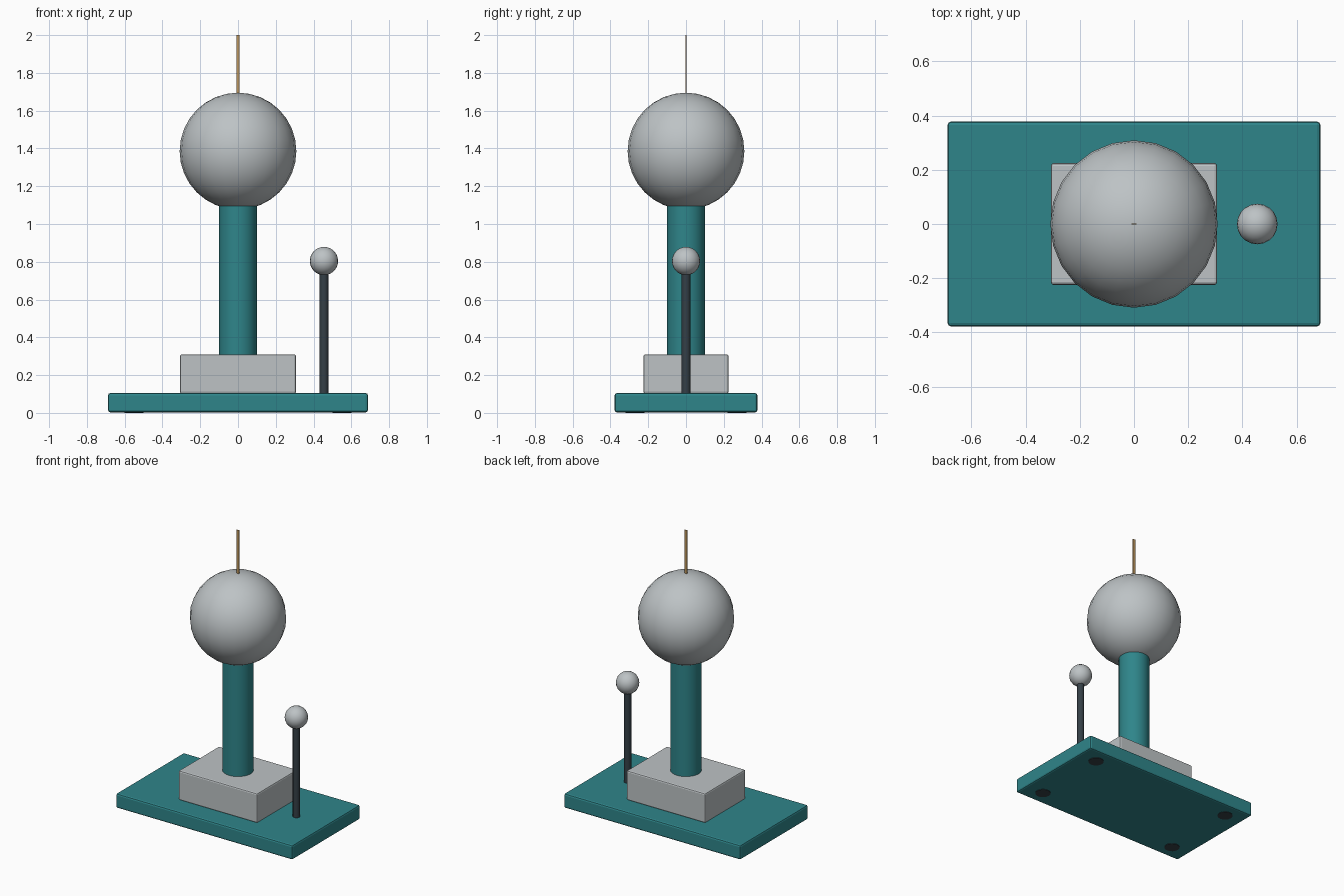
import bpy, math

if "Cube" in bpy.data.objects:
    bpy.data.objects.remove(bpy.data.objects["Cube"])


def mat(name, rgb):
    m = bpy.data.materials.new(name)
    m.diffuse_color = (*rgb, 1)
    m.use_nodes = True
    m.node_tree.nodes["Principled BSDF"].inputs["Base Color"].default_value = m.diffuse_color
    return m


TEAL = mat("teal", (0.028, 0.235, 0.255))
SILVER = mat("silver", (0.51, 0.545, 0.56))
DARK = mat("dark_slate", (0.035, 0.05, 0.062))
TAN = mat("tan", (0.50, 0.30, 0.11))


def finish(name, material, smooth=True):
    o = bpy.context.object
    o.name = name
    o.data.materials.append(material)
    if smooth:
        bpy.ops.object.shade_smooth_by_angle(angle=math.radians(35))
    return o


def box(name, size, z0, material, bevel=0.0):
    bpy.ops.mesh.primitive_cube_add(size=1, location=(0, 0, z0 + size[2] / 2))
    bpy.context.object.scale = size
    bpy.ops.object.transform_apply(location=False, rotation=False, scale=True)
    o = finish(name, material, smooth=False)
    if bevel:
        b = o.modifiers.new("soft_edges", "BEVEL")
        b.width = bevel
        b.segments = 2
    return o


def cylinder(name, r, x, y, z0, z1, material, sides):
    bpy.ops.mesh.primitive_cylinder_add(vertices=sides, radius=r, depth=z1 - z0,
                                        location=(x, y, (z0 + z1) / 2))
    return finish(name, material)


def ball(name, r, x, z, material, segments, rings):
    bpy.ops.mesh.primitive_uv_sphere_add(segments=segments, ring_count=rings,
                                         radius=r, location=(x, 0, z))
    return finish(name, material)


# Base board and motor housing
box("base_board", (1.376, 0.756, 0.102), 0.003, TEAL, 0.012)
box("motor_housing", (0.614, 0.45, 0.208), 0.102, SILVER, 0.01)

# Flush feet under the board corners
for sx in (-1, 1):
    for sy in (-1, 1):
        cylinder("foot", 0.05, sx * 0.55, sy * 0.27, 0, 0.02, DARK, 16)

# Main column and charged dome
cylinder("column", 0.1, 0, 0, 0.30, 1.12, TEAL, 24)
ball("dome", 0.309, 0, 1.386, SILVER, 24, 16)

# Thin flat strip standing on the dome
box("top_strip", (0.018, 0.004, 0.32), 1.68, TAN)

# Side discharge rod and its ball
cylinder("discharge_rod", 0.0235, 0.455, 0, 0.09, 0.76, DARK, 12)
ball("discharge_ball", 0.075, 0.455, 0.804, SILVER, 20, 12)
